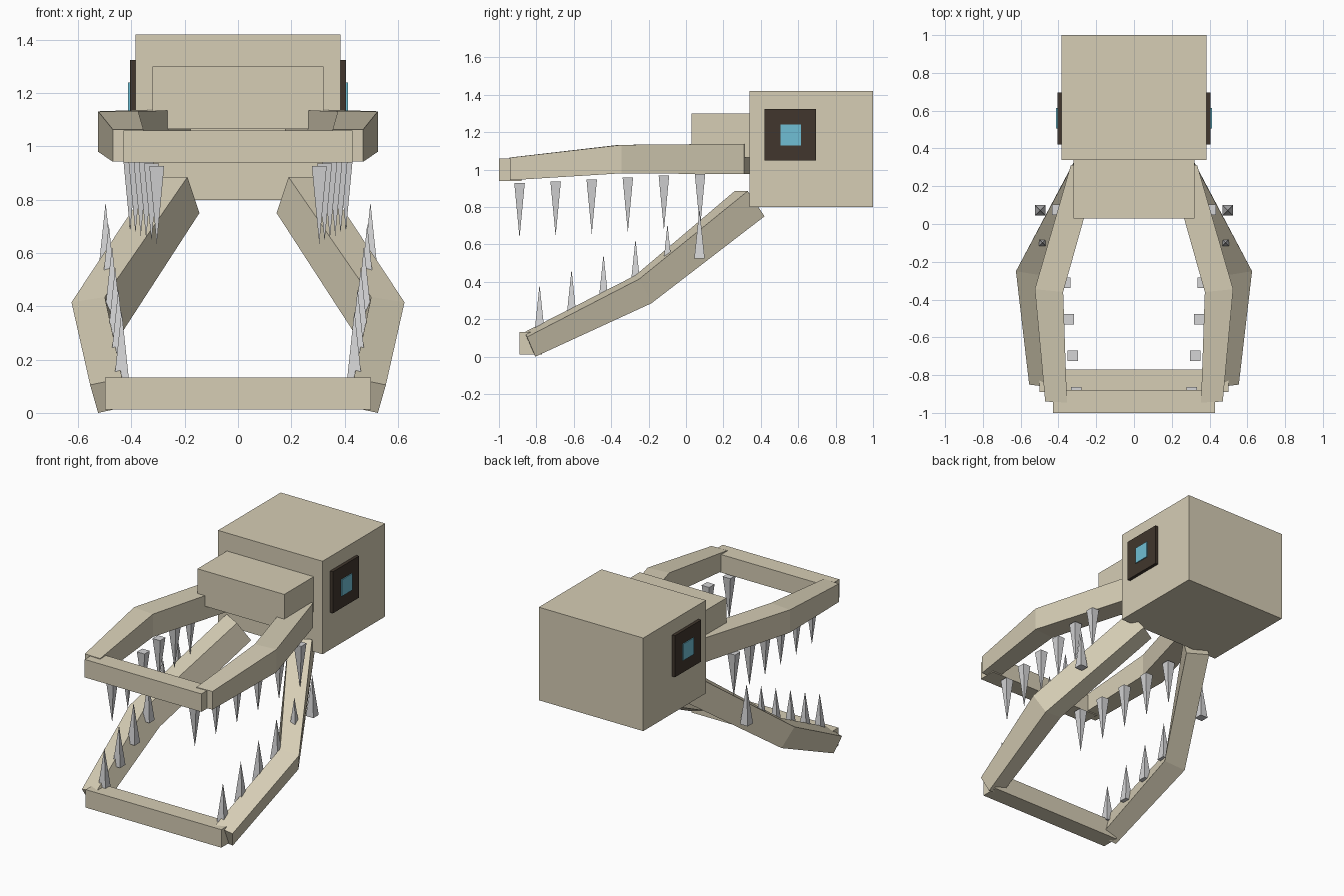
import bpy
import bmesh
from mathutils import Vector

if "Cube" in bpy.data.objects:
    bpy.data.objects.remove(bpy.data.objects["Cube"], do_unlink=True)


def material(name, rgb):
    mat = bpy.data.materials.new(name)
    mat.use_nodes = True
    color = (*rgb, 1)
    mat.diffuse_color = color
    mat.node_tree.nodes["Principled BSDF"].inputs["Base Color"].default_value = color
    return mat


BONE = material("bone", (0.67, 0.61, 0.46))
TOOTH = material("tooth grey", (0.66, 0.66, 0.67))
SOCKET = material("dark brown", (0.052, 0.037, 0.026))
PUPIL = material("pale blue", (0.16, 0.52, 0.66))


def finish(bm, name, mat):
    bmesh.ops.recalc_face_normals(bm, faces=bm.faces)
    mesh = bpy.data.meshes.new(name)
    bm.to_mesh(mesh)
    bm.free()
    mesh.materials.append(mat)
    obj = bpy.data.objects.new(name, mesh)
    bpy.context.collection.objects.link(obj)
    return obj


def box(name, low, high, mat):
    bm = bmesh.new()
    bmesh.ops.create_cube(bm, size=1)
    low, high = Vector(low), Vector(high)
    for v in bm.verts:
        v.co = (low + high) / 2 + v.co * (high - low)
    return finish(bm, name, mat)


def rail(name, sections, side):
    """Four-sided beam through a list of corner sections."""
    bm = bmesh.new()
    rings = [[bm.verts.new((x * side, y, z)) for x, y, z in s] for s in sections]
    for a, b in zip(rings, rings[1:]):
        for i in range(4):
            j = (i + 1) % 4
            bm.faces.new((a[i], a[j], b[j], b[i]))
    bm.faces.new(rings[0])
    bm.faces.new(rings[-1])
    return finish(bm, name, BONE)


def tooth(name, x, y, root, tip):
    """Square spike from its root height to its tip height."""
    bm = bmesh.new()
    r = 0.028
    base = [bm.verts.new((x + r * a, y + r * b, root))
            for a, b in ((-1, -1), (1, -1), (1, 1), (-1, 1))]
    point = bm.verts.new((x, y, tip))
    bm.faces.new(base)
    for i in range(4):
        bm.faces.new((base[i], base[(i + 1) % 4], point))
    return finish(bm, name, TOOTH)


def upright(outer, inner, low, high):
    """Section with vertical sides, from outer and inner (x, y)."""
    return [(*inner, high), (*outer, high), (*outer, low), (*inner, low)]


# Skull and jaw cross bars
box("skull", (-0.385, 0.34, 0.80), (0.385, 1.0, 1.42), BONE)
box("snout", (-0.32, 0.03, 1.065), (0.32, 0.345, 1.30), BONE)
box("upper_jaw_bar", (-0.43, -1.0, 0.94), (0.43, -0.88, 1.06), BONE)
box("lower_jaw_bar", (-0.50, -0.89, 0.012), (0.50, -0.77, 0.132), BONE)

upper_sections = [
    upright((0.47, -0.94), (0.355, -0.945), 0.943, 1.064),
    upright((0.525, -0.345), (0.375, -0.36), 0.98, 1.132),
    upright((0.335, 0.31), (0.175, 0.35), 0.975, 1.138),
]
# Lower sections run top inner, top outer, bottom outer, bottom inner
lower_sections = [
    [(0.435, -0.865, 0.13), (0.555, -0.85, 0.105),
     (0.525, -0.805, 0.0), (0.41, -0.82, 0.025)],
    [(0.50, -0.27, 0.435), (0.625, -0.25, 0.415),
     (0.575, -0.185, 0.285), (0.43, -0.21, 0.31)],
    [(0.19, 0.26, 0.885), (0.315, 0.33, 0.885),
     (0.27, 0.42, 0.75), (0.145, 0.345, 0.75)],
]

for label, side in (("left", 1), ("right", -1)):
    # Jaw rails
    rail(label + "_upper_jaw", upper_sections, side)
    rail(label + "_lower_jaw", lower_sections, side)

    # Eyes
    xs = sorted((side * 0.38, side * 0.406))
    box(label + "_eye_socket", (xs[0], 0.42, 1.048), (xs[1], 0.695, 1.325), SOCKET)
    xs = sorted((side * 0.405, side * 0.412))
    box(label + "_pupil", (xs[0], 0.505, 1.13), (xs[1], 0.615, 1.24), PUPIL)

    # Teeth
    for i in range(6):
        top = 0.927 + 0.01 * i
        tooth(f"{label}_upper_tooth_{i + 1}", side * (0.305 + 0.02 * i),
              -0.89 + 0.193 * i, top, top - 0.293)
        low = 0.12 + 0.081 * i
        tooth(f"{label}_lower_tooth_{i + 1}", side * (0.437 + 0.012 * i),
              -0.783 + 0.171 * i, low, low + 0.265)
